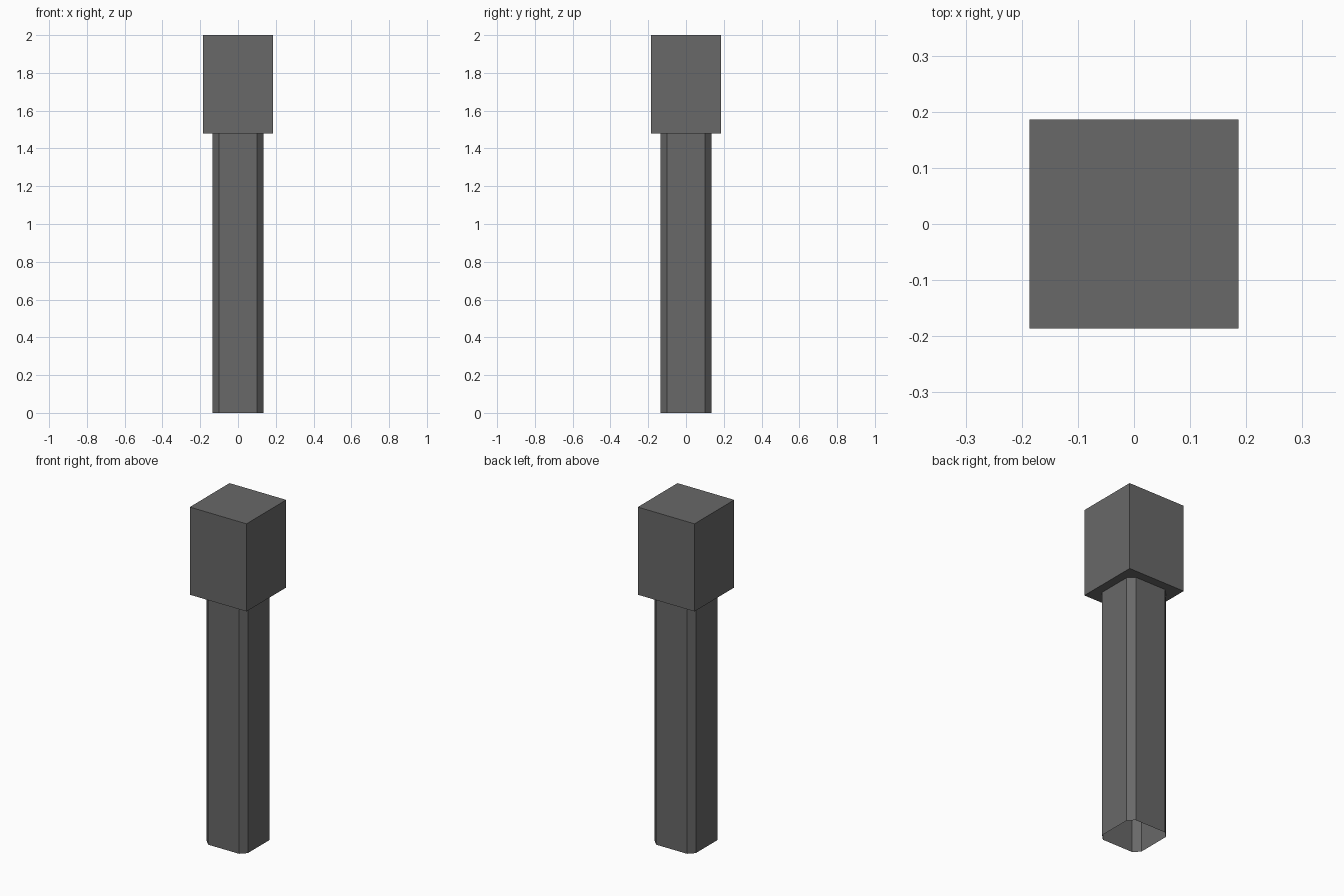
import bpy
import bmesh

if "Cube" in bpy.data.objects:
    bpy.data.objects.remove(bpy.data.objects["Cube"])

HEAD_HALF = 0.186
SHAFT_HALF = 0.135
CHAMFER = 0.034
JOINT_Z = 1.48
TOP_Z = 2.0

dark_grey = bpy.data.materials.new("dark_grey")
dark_grey.diffuse_color = (0.14, 0.14, 0.14, 1)
dark_grey.use_nodes = True
dark_grey.node_tree.nodes["Principled BSDF"].inputs["Base Color"].default_value = dark_grey.diffuse_color


def prism(name, outline, z0, z1, capped):
    """Extrude a counter-clockwise outline from z0 to z1, optionally closed at both ends."""
    bm = bmesh.new()
    low = [bm.verts.new((x, y, z0)) for x, y in outline]
    high = [bm.verts.new((x, y, z1)) for x, y in outline]
    n = len(outline)
    for i in range(n):
        j = (i + 1) % n
        bm.faces.new((low[i], low[j], high[j], high[i]))
    if capped:
        bm.faces.new(low[::-1])
        bm.faces.new(high)
    mesh = bpy.data.meshes.new(name)
    bm.to_mesh(mesh)
    bm.free()
    mesh.materials.append(dark_grey)
    obj = bpy.data.objects.new(name, mesh)
    bpy.context.collection.objects.link(obj)
    return obj


# Square head block
h = HEAD_HALF
prism("head", [(-h, -h), (h, -h), (h, h), (-h, h)], JOINT_Z, TOP_Z, True)

# Hollow shaft with chamfered corners, open at the bottom
a, b = SHAFT_HALF - CHAMFER, SHAFT_HALF
corner = [(a, -b), (b, -a)]
outline = []
for _ in range(4):
    outline += corner
    corner = [(-y, x) for x, y in corner]  # quarter turn
prism("shaft", outline, 0.0, JOINT_Z, False)
